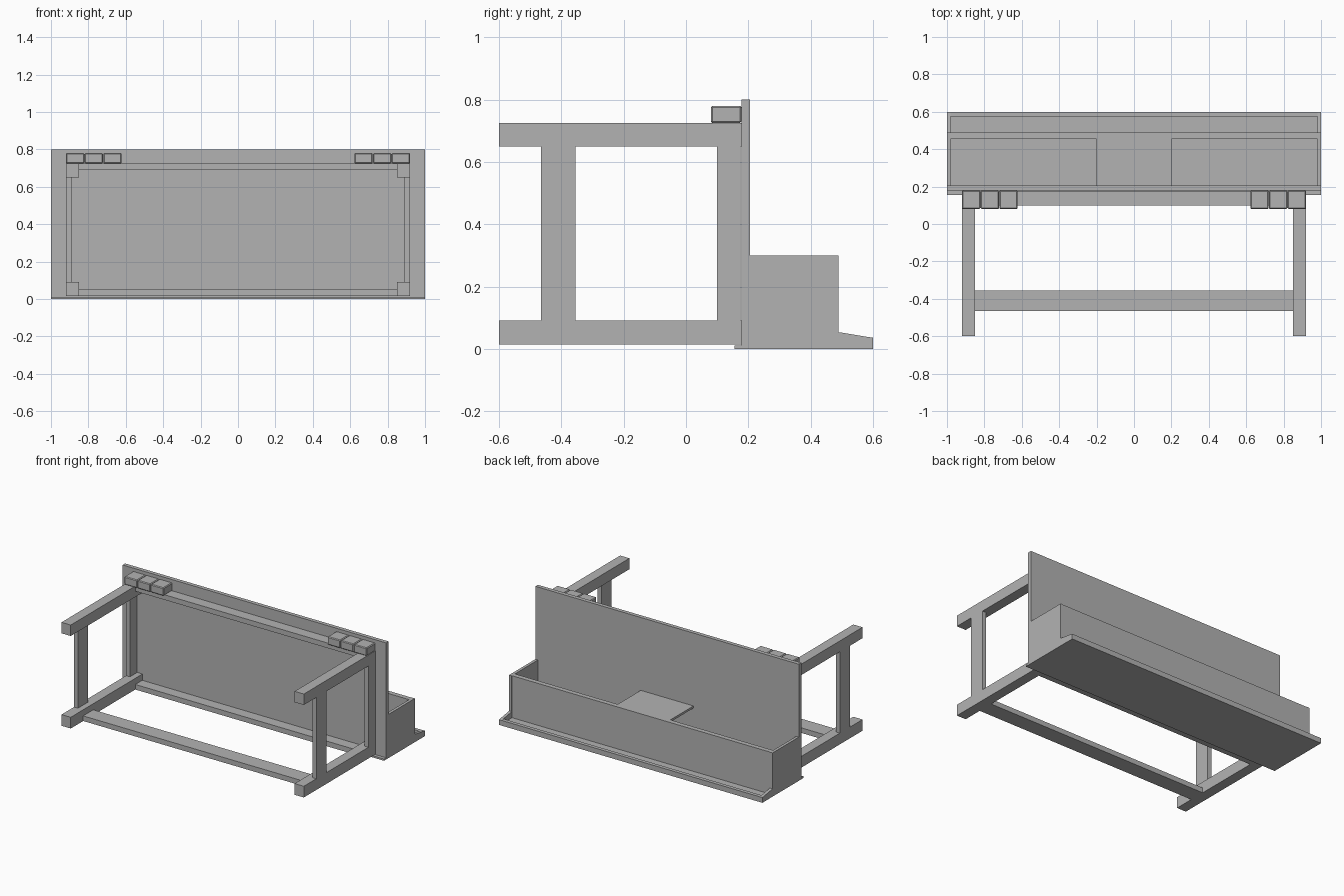
import bpy
import bmesh

default = bpy.data.objects.get("Cube")
if default:
    bpy.data.objects.remove(default, do_unlink=True)

grey = bpy.data.materials.new("plain grey")
grey.use_nodes = True
colour = (0.45, 0.45, 0.45, 1)
grey.diffuse_color = colour
grey.node_tree.nodes["Principled BSDF"].inputs["Base Color"].default_value = colour


def prism(name, profile, x0, x1):
    """Extrude a (y, z) profile along x."""
    bm = bmesh.new()
    face = bm.faces.new([bm.verts.new((x0, y, z)) for y, z in profile])
    moved = bmesh.ops.extrude_face_region(bm, geom=[face])["geom"]
    verts = [v for v in moved if isinstance(v, bmesh.types.BMVert)]
    bmesh.ops.translate(bm, verts=verts, vec=(x1 - x0, 0, 0))
    bmesh.ops.recalc_face_normals(bm, faces=bm.faces)
    mesh = bpy.data.meshes.new(name)
    bm.to_mesh(mesh)
    bm.free()
    mesh.materials.append(grey)
    obj = bpy.data.objects.new(name, mesh)
    bpy.context.collection.objects.link(obj)
    return obj


def box(name, x, y, z):
    return prism(name, [(y[0], z[0]), (y[1], z[0]), (y[1], z[1]), (y[0], z[1])], *x)


FULL = (-1, 1)
INNER = (-0.98, 0.98)
SPAN = (-0.85, 0.85)
FRONT_POST = (-0.465, -0.355)
REAR_POST = (0.1, 0.175)

# Upright panel, base plate and planter box
box("back_panel", FULL, (0.178, 0.205), (0.012, 0.8))
box("base_plate", FULL, (0.155, 0.6), (0, 0.012))
box("bin_wall", INNER, (0.455, 0.488), (0.012, 0.3))
box("bin_lid", (-0.2, 0.2), (0.205, 0.455), (0.285, 0.3))

# Shallow gutter along the foot of the bin
box("gutter_rim", INNER, (0.575, 0.6), (0.012, 0.036))

# Cross rails between the two side frames
box("front_lower_rail", SPAN, FRONT_POST, (0.015, 0.05))
box("rear_lower_rail", SPAN, REAR_POST, (0.015, 0.05))
box("rear_upper_rail", SPAN, REAR_POST, (0.69, 0.725))

for side, s in (("left", 1), ("right", -1)):
    def span(a, b):
        return tuple(sorted((s * a, s * b)))

    # Bin and gutter ends
    box(side + "_bin_end", span(0.98, 1), (0.205, 0.49), (0.012, 0.3))
    prism(side + "_gutter_end",
          [(0.49, 0.012), (0.6, 0.012), (0.6, 0.036), (0.49, 0.054)], *span(0.98, 1))

    # Side frame
    for level, z in (("lower", (0.015, 0.092)), ("upper", (0.65, 0.725))):
        box(f"{side}_{level}_beam", span(0.85, 0.92), (-0.6, 0.178), z)
    for place, y in (("front", FRONT_POST), ("rear", REAR_POST)):
        box(f"{side}_{place}_post", span(0.89, 0.92), y, (0.092, 0.65))

    # Row of three blocks with softened edges
    for i in range(3):
        x = 0.622 + i * 0.1
        block = box(f"{side}_block_{i + 1}", span(x, x + 0.098), (0.08, 0.178), (0.725, 0.78))
        bevel = block.modifiers.new("soft_edges", "BEVEL")
        bevel.width = 0.005
        bevel.segments = 1
